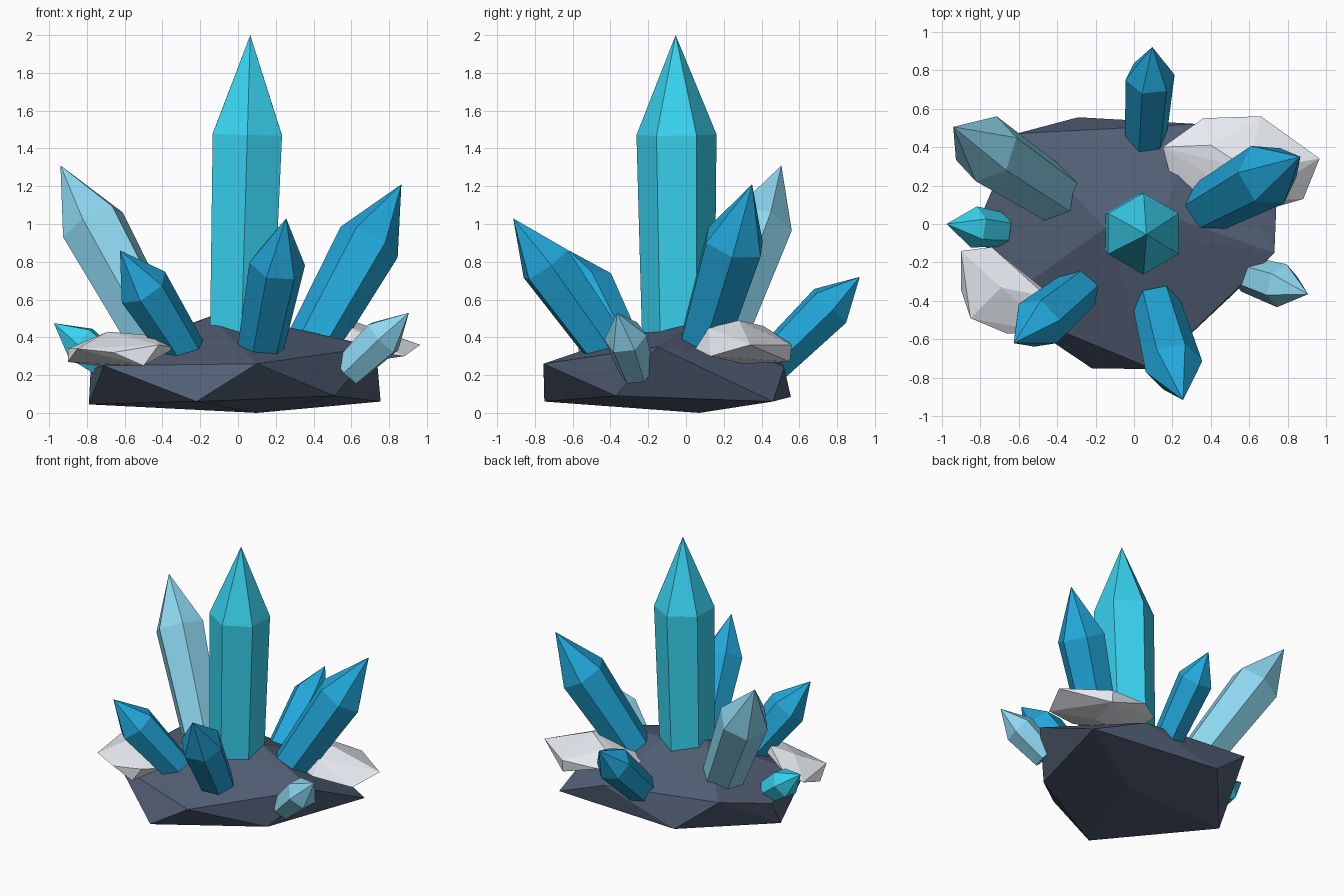
import bpy, bmesh, math
from mathutils import Vector


def material(name, rgb):
    m = bpy.data.materials.new(name)
    m.diffuse_color = (*rgb, 1)
    return m


CYAN = material("cyan", (0.04, 0.65, 0.87))
BLUE = material("blue", (0.016, 0.39, 0.71))
PALE = material("pale_blue", (0.27, 0.68, 0.87))
WHITE = material("white", (0.80, 0.83, 0.88))
SLATE = material("slate", (0.085, 0.115, 0.18))


def finish(bm, name, mat):
    bmesh.ops.recalc_face_normals(bm, faces=bm.faces)
    me = bpy.data.meshes.new(name)
    bm.to_mesh(me)
    bm.free()
    me.materials.append(mat)
    ob = bpy.data.objects.new(name, me)
    bpy.context.collection.objects.link(ob)


def crystal(name, base, tip, shoulder, r0, r1, turn, mat):
    """Six-sided shaft widening to a shoulder, then a point."""
    base, tip = Vector(base), Vector(tip)
    axis = tip - base
    q = Vector((0, 0, 1)).rotation_difference(axis)
    bm = bmesh.new()
    rings = []
    for c, r in ((base, r0), (base + axis * shoulder, r1)):
        rings.append([bm.verts.new(c + q @ Vector((
            r * math.cos(math.radians(turn + 60 * i)),
            r * math.sin(math.radians(turn + 60 * i)), 0))) for i in range(6)])
    low, high = rings
    top = bm.verts.new(tip)
    bm.faces.new(low[::-1])
    for i in range(6):
        j = (i + 1) % 6
        bm.faces.new((low[i], low[j], high[j], high[i]))
        bm.faces.new((high[i], high[j], top))
    finish(bm, name, mat)


def chunk(name, points, mat):
    """Faceted stone: convex hull of a few corner points."""
    bm = bmesh.new()
    for p in points:
        bm.verts.new(p)
    res = bmesh.ops.convex_hull(bm, input=bm.verts)
    loose = [v for v in bm.verts if not v.link_faces]
    bmesh.ops.delete(bm, geom=loose, context='VERTS')
    finish(bm, name, mat)


# Rock base
chunk("rock_base", [
    (0.10, 0.07, 0.0), (-0.79, -0.02, 0.045), (-0.22, -0.75, 0.06),
    (0.51, -0.37, 0.09), (0.755, 0.46, 0.06), (-0.29, 0.555, 0.085),
    (-0.71, -0.42, 0.25), (0.10, -0.755, 0.26), (0.73, -0.15, 0.35),
    (0.33, 0.52, 0.24), (-0.61, 0.47, 0.34), (-0.78, 0.08, 0.23),
    (-0.15, -0.02, 0.51), (0.15, 0.05, 0.48)], SLATE)

# White side stones
chunk("white_stone_back", [
    (0.15, 0.40, 0.40), (0.36, 0.55, 0.37), (0.66, 0.56, 0.36),
    (0.965, 0.34, 0.36), (0.88, 0.13, 0.30), (0.60, 0.05, 0.34),
    (0.20, 0.20, 0.35), (0.60, 0.28, 0.49), (0.40, 0.41, 0.46),
    (0.60, 0.12, 0.45), (0.66, 0.55, 0.27), (0.60, 0.30, 0.26)], WHITE)
chunk("white_stone_front", [
    (-0.90, -0.14, 0.34), (-0.74, -0.12, 0.39), (-0.90, -0.34, 0.27),
    (-0.85, -0.49, 0.34), (-0.66, -0.57, 0.32), (-0.33, -0.45, 0.345),
    (-0.42, -0.57, 0.36), (-0.69, -0.33, 0.43), (-0.45, -0.38, 0.41),
    (-0.50, -0.57, 0.25), (-0.75, -0.33, 0.25)], WHITE)

# Crystals: base, tip, shoulder fraction, base radius, shoulder radius, turn
for spec in [
    ("main_crystal", (0.015, -0.04, 0.3), (0.065, -0.055, 2.0), 0.69, 0.19, 0.212, 30, CYAN),
    ("right_crystal", (0.39, 0.09, 0.36), (0.865, 0.35, 1.21), 0.64, 0.14, 0.172, 0, BLUE),
    ("left_crystal", (-0.42, 0.16, 0.36), (-0.94, 0.505, 1.31), 0.67, 0.15, 0.18, 15, PALE),
    ("front_left_crystal", (-0.28, -0.335, 0.32), (-0.625, -0.62, 0.86), 0.64, 0.115, 0.142, 15, BLUE),
    ("front_crystal", (0.12, -0.42, 0.34), (0.255, -0.915, 1.03), 0.65, 0.125, 0.15, 10, BLUE),
    ("back_crystal", (0.06, 0.43, 0.24), (0.095, 0.92, 0.72), 0.68, 0.11, 0.13, 10, BLUE),
    ("small_left_crystal", (-0.69, -0.03, 0.26), (-0.975, 0.0, 0.475), 0.5, 0.09, 0.108, 20, CYAN),
    ("small_right_crystal", (0.58, -0.26, 0.22), (0.905, -0.365, 0.53), 0.58, 0.095, 0.115, 20, PALE),
]:
    crystal(*spec)
